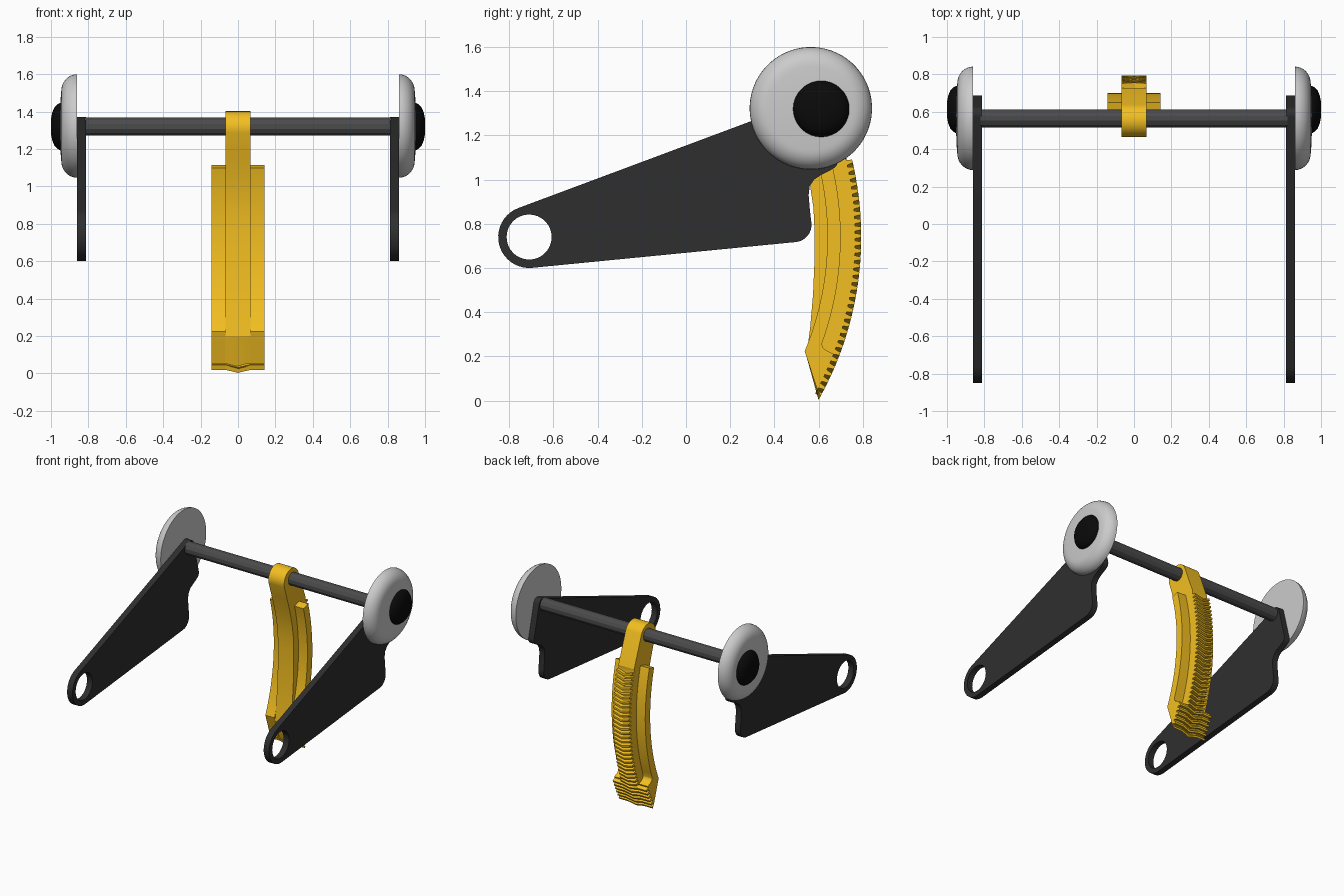
import bpy, bmesh
from math import sin, cos, pi, radians, sqrt, atan2

if "Cube" in bpy.data.objects:
    bpy.data.objects.remove(bpy.data.objects["Cube"])

PIVOT = (-0.71, 0.74)      # arm hole centre, also the centre of the rack arc (y, z)
AXLE = (0.565, 1.32)


def mat(name, rgb):
    m = bpy.data.materials.new(name)
    m.diffuse_color = (*rgb, 1)
    m.use_nodes = True
    m.node_tree.nodes["Principled BSDF"].inputs["Base Color"].default_value = m.diffuse_color
    return m


YELLOW = mat("yellow", (0.90, 0.52, 0.015))
DARK = mat("dark", (0.028, 0.028, 0.028))
STEEL = mat("rod_grey", (0.07, 0.07, 0.07))
BLACK = mat("black", (0.003, 0.003, 0.003))
SILVER = mat("silver", (0.60, 0.60, 0.60))


def finish(ob, material, angle=None):
    ob.data.materials.clear()
    ob.data.materials.append(material)
    if angle:
        bpy.ops.object.select_all(action='DESELECT')
        ob.select_set(True)
        bpy.context.view_layer.objects.active = ob
        bpy.ops.object.shade_smooth_by_angle(angle=radians(angle))
    return ob


def loft(name, rings, material, angle=None):
    """Skin equal-length rings of points and cap both ends."""
    bm = bmesh.new()
    rows = [[bm.verts.new(p) for p in r] for r in rings]
    n = len(rows[0])
    for a, b in zip(rows, rows[1:]):
        for i in range(n):
            j = (i + 1) % n
            bm.faces.new((a[i], a[j], b[j], b[i]))
    caps = [bm.faces.new(rows[0]), bm.faces.new(rows[-1])]
    bmesh.ops.recalc_face_normals(bm, faces=bm.faces)
    bmesh.ops.triangulate(bm, faces=caps)
    me = bpy.data.meshes.new(name)
    bm.to_mesh(me)
    bm.free()
    ob = bpy.data.objects.new(name, me)
    bpy.context.collection.objects.link(ob)
    return finish(ob, material, angle)


def lathe(name, profile, centre, segs, material, angle=None):
    """Revolve (radius, x) pairs about an axis parallel to x."""
    rings = [[(x, centre[0] + r * cos(2 * pi * (i + 0.5) / segs),
               centre[1] + r * sin(2 * pi * (i + 0.5) / segs)) for i in range(segs)]
             for r, x in profile]
    return loft(name, rings, material, angle)


def arc(c, r, a0, a1, n):
    return [(c[0] + r * cos(radians(a0 + (a1 - a0) * i / n)),
             c[1] + r * sin(radians(a0 + (a1 - a0) * i / n))) for i in range(n + 1)]


def polar(r, a):
    return arc(PIVOT, r, a, a, 1)[0]


PITCH = 1.3


def teeth(count, shift):
    """Rack teeth along the arc, running upward from the bottom tip."""
    pts = []
    for k in range(count):
        a = -28.65 + shift + k * PITCH
        for f, r in ((0.0, 1.503), (0.4, 1.503), (0.55, 1.476), (0.85, 1.476)):
            pts.append(polar(r, a + f * PITCH))
    return pts


# side arms: rounded outline with a round hole
outline = (arc(PIVOT, 0.14, 110.5, 276, 20)
           + arc((0.49, 0.795), 0.078, 276, 368, 8)
           + [(0.56, 0.87), (0.555, 0.93), (0.56, 0.97), (0.58, 1.0), (0.61, 1.02), (0.65, 1.04)]
           + arc((0.645, 1.085), 0.042, -45, 15, 4)
           + arc((0.585, 1.33), 0.04, 15, 110.5, 6))
hole = arc(PIVOT, 0.102, 0, 348.75, 31)
for s, side in ((-1, "left"), (1, "right")):
    cu = bpy.data.curves.new(side + "_arm", 'CURVE')
    cu.dimensions = '2D'
    cu.fill_mode = 'BOTH'
    cu.extrude = 0.023
    for pts in (outline, hole):
        sp = cu.splines.new('POLY')
        sp.points.add(len(pts) - 1)
        for p, q in zip(sp.points, pts):
            p.co = (*q, 0, 1)
        sp.use_cyclic_u = True
    arm = bpy.data.objects.new(side + "_arm", cu)
    bpy.context.collection.objects.link(arm)
    arm.rotation_euler = (pi / 2, 0, pi / 2)
    arm.location.x = s * 0.837
    bpy.ops.object.select_all(action='DESELECT')
    arm.select_set(True)
    bpy.context.view_layer.objects.active = arm
    bpy.ops.object.convert(target='MESH')
    finish(bpy.context.object, DARK, 30)

    # rounded disc and off-centre black hub
    disc = [(0.277, 0.86)] + [(0.187 + 0.09 * cos(t * pi / 16), 0.861 + 0.084 * sin(t * pi / 16))
                              for t in range(1, 9)] + [(0.13, 0.95), (0.03, 0.951)]
    lathe(side + "_disc", [(r, s * x) for r, x in disc], (0.565, 1.323), 64, SILVER, 40)
    hub = [(0.127, 0.945), (0.127, 0.952), (0.117, 0.968), (0.10, 0.983),
           (0.075, 0.993), (0.045, 0.999), (0.012, 1.0)]
    lathe(side + "_hub", [(r, s * x) for r, x in hub], (0.612, 1.32), 48, BLACK, 40)

# cross rod
lathe("cross_rod", [(0.05, -0.82), (0.05, 0.82)], AXLE, 12, STEEL)


# hanging curved rack: centre web with top eye and chevron teeth
def web(x, shift):
    pts = teeth(33, shift)
    pts += [polar(1.485, 14.6)]
    pts += arc((0.555, 1.312), 0.09, 25, 195, 16)
    pts += [(0.50, 1.19), (0.535, 1.08), (0.562, 0.97), (0.577, 0.87), (0.582, 0.76),
            (0.581, 0.62), (0.575, 0.48), (0.562, 0.33), (0.545, 0.20)]
    return [(x, y, z) for y, z in pts]


loft("rack_web", [web(-0.067, 0), web(0, -0.72), web(0.067, 0)], YELLOW, 25)

# side flanges, widening into the toothed foot
flange = (teeth(6, 0) + [polar(1.476, -21.0), polar(1.44, -20.9)]
          + [polar(1.424, -20.7), polar(1.414, -20.3)]
          + arc(PIVOT, 1.41, -19.8, 15.4, 24)
          + arc(PIVOT, 1.35, 15.4, -22.5, 26) + [(0.545, 0.20)])
for s, side in ((-1, "left"), (1, "right")):
    loft(side + "_rack_flange",
         [[(s * x, y, z) for y, z in flange] for x in (0.066, 0.143)], YELLOW, 25)
